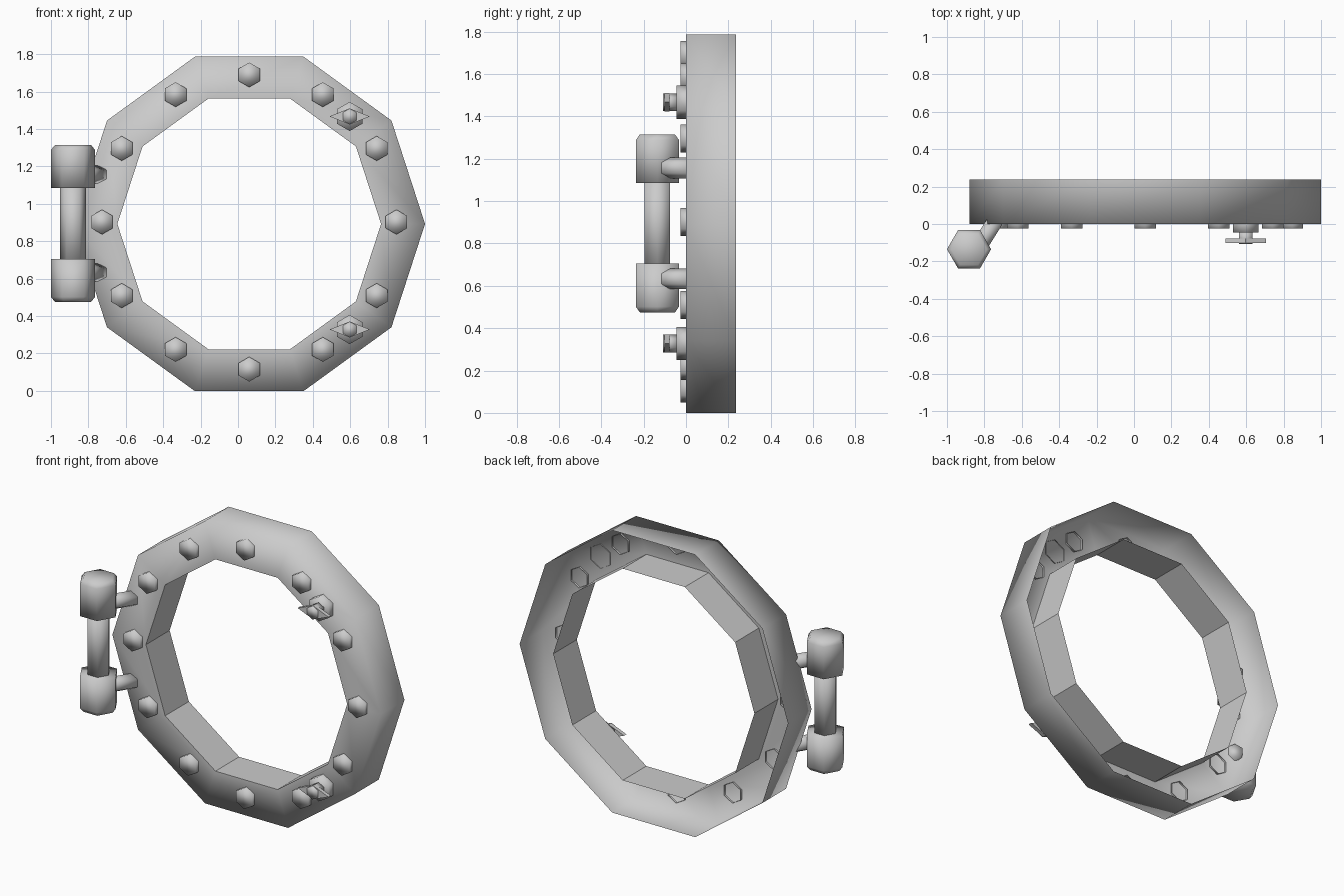
import bpy, bmesh
from math import cos, sin, pi
from mathutils import Vector

if "Cube" in bpy.data.objects:
    bpy.data.objects.remove(bpy.data.objects["Cube"])

CX, CZ = 0.06, 0.8925


def lathe(name, base, axis, first, rings, sides=6, start_cap=True, end_cap=True, smooth=True):
    """Faceted solid: rings are (distance along axis, radius); 'first' aims vertex 0."""
    base, a, u = Vector(base), Vector(axis).normalized(), Vector(first).normalized()
    v = a.cross(u)
    bm = bmesh.new()
    loops = []
    for d, r in rings:
        loops.append([bm.verts.new(base + a * d + (u * cos(2 * pi * i / sides) + v * sin(2 * pi * i / sides)) * r)
                      for i in range(sides)])
    for lo, hi in zip(loops, loops[1:]):
        for i in range(sides):
            j = (i + 1) % sides
            bm.faces.new((lo[i], lo[j], hi[j], hi[i]))
    if start_cap:
        bm.faces.new(loops[0][::-1])
    if end_cap:
        bm.faces.new(loops[-1])
    for f in bm.faces:
        f.smooth = smooth
    return finish(name, bm)


def finish(name, bm):
    me = bpy.data.meshes.new(name)
    bm.to_mesh(me)
    bm.free()
    ob = bpy.data.objects.new(name, me)
    bpy.context.collection.objects.link(ob)
    return ob


# Ten-sided frame: outer wall, front plate, inner wall, open at the back
frame = lathe("ring_frame", (CX, 0, CZ), (0, -1, 0), (1, 0, 0),
              [(-0.237, 0.94), (0, 0.94), (0, 0.705), (-0.237, 0.705)],
              sides=10, start_cap=False, end_cap=False)
for p in frame.data.polygons[20:]:
    p.use_smooth = False

# Twelve bolt heads around the frame, poking through with open backs
for k in range(12):
    t = k * pi / 6
    lathe(f"bolt_{k + 1}", (CX + 0.787 * cos(t), 0, CZ + 0.01 + 0.787 * sin(t)), (0, -1, 0), (0, 0, 1),
          [(-0.012, 0.066), (0.025, 0.066)], start_cap=False)

# Two wing nuts on the right-hand side
for side, z in (("upper", 1.467), ("lower", 0.328)):
    lathe(f"{side}_nut_base", (0.597, 0, z), (0, -1, 0), (0, 0, 1),
          [(-0.005, 0.078), (0.045, 0.078)], start_cap=False)
    lathe(f"{side}_nut_stem", (0.597, 0, z), (0, -1, 0), (0, 0, 1), [(0.04, 0.042), (0.108, 0.042)])
    wing = lathe(f"{side}_nut_wing", (0, 0, 0), (0, -1, 0), (1, 0, 0),
                 [(0.078, 0.108), (0.102, 0.108)], sides=4, smooth=False)
    wing.scale = (1, 1, 0.4)
    wing.location = (0.597, 0, z)

# Handle: grip bar, two chamfered end caps and slanted mounting brackets
HX, HY, HZ = -0.882, -0.135, 0.895
lathe("handle_grip", (HX, HY, HZ), (0, 0, 1), (1, 0, 0), [(-0.22, 0.07), (0.22, 0.07)])
for side, s in (("upper", 1), ("lower", -1)):
    lathe(f"{side}_handle_cap", (HX, HY, HZ), (0, 0, s), (1, 0, 0),
          [(0.19, 0.118), (0.393, 0.118), (0.42, 0.096)])
    start, end = Vector((-0.84, -0.14, HZ + s * 0.262)), Vector((-0.74, 0.02, HZ + s * 0.262))
    lathe(f"{side}_handle_bracket", start, end - start, (0, 0, 1),
          [(0, 0.049), ((end - start).length, 0.049)])
